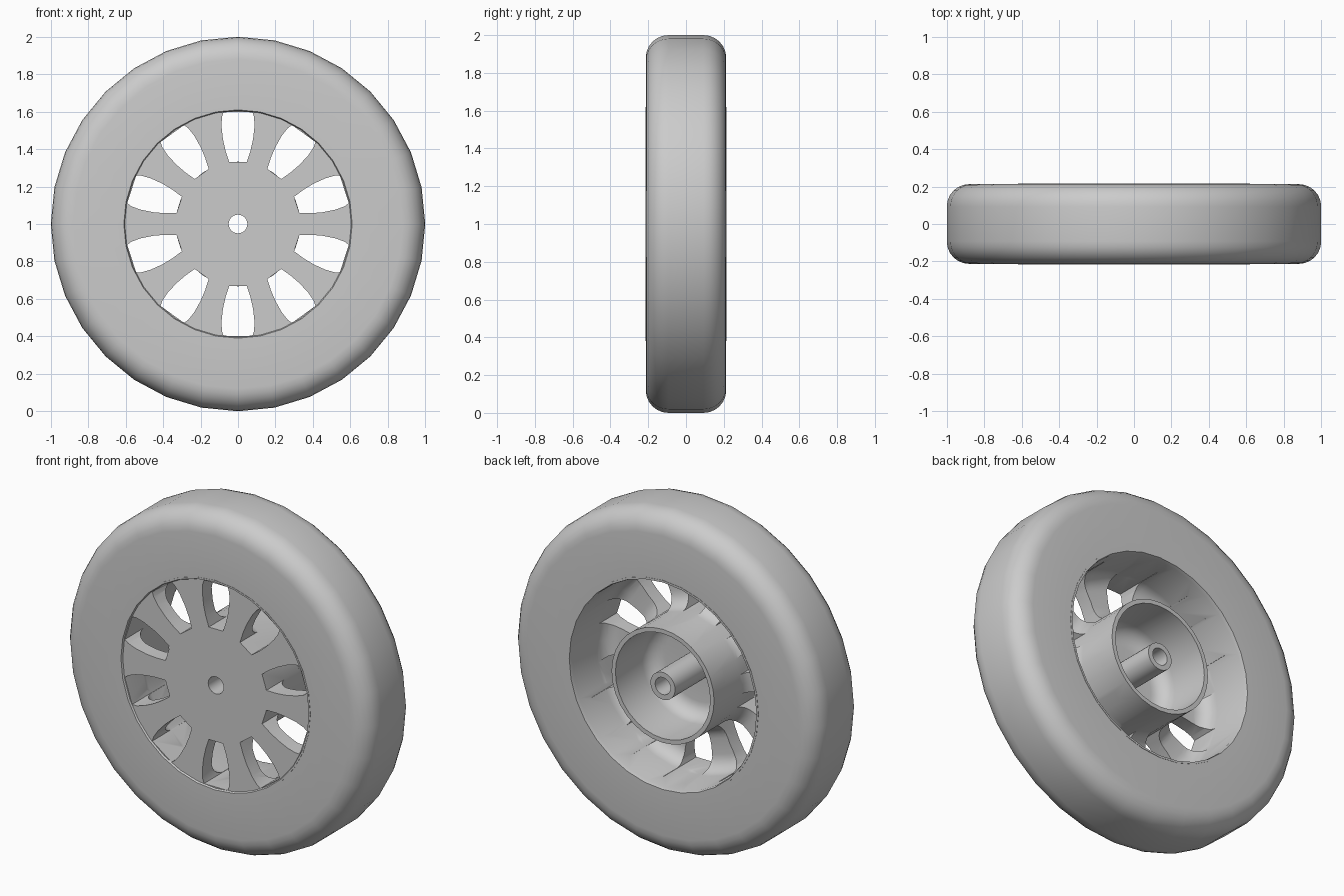
import bpy, bmesh, math
from mathutils import Matrix, Vector

SEGMENTS = 32
SPOKES = 10

if "Cube" in bpy.data.objects:
    bpy.data.objects.remove(bpy.data.objects["Cube"], do_unlink=True)

grey = bpy.data.materials.new("plain grey")
grey.use_nodes = True
grey.diffuse_color = (0.6, 0.6, 0.6, 1)
grey.node_tree.nodes["Principled BSDF"].inputs["Base Color"].default_value = grey.diffuse_color


def make_object(name, bm):
    bmesh.ops.recalc_face_normals(bm, faces=bm.faces)
    mesh = bpy.data.meshes.new(name)
    bm.to_mesh(mesh)
    bm.free()
    mesh.materials.append(grey)
    obj = bpy.data.objects.new(name, mesh)
    bpy.context.collection.objects.link(obj)
    return obj


def arc(r, y, radius, start, end, steps=6):
    """Points of a rounded corner in the (radius, y) plane, angles in degrees."""
    angles = [math.radians(start + (end - start) * i / steps) for i in range(steps + 1)]
    return [(r + radius * math.cos(a), y + radius * math.sin(a)) for a in angles]


def lathe(name, profile):
    """Sweep a closed (radius, y) profile round the axle."""
    bm = bmesh.new()
    rings = []
    for i in range(SEGMENTS):
        a = math.tau * i / SEGMENTS
        rings.append([bm.verts.new((r * math.sin(a), y, 1 + r * math.cos(a))) for r, y in profile])
    n = len(profile)
    for i, ring in enumerate(rings):
        following = rings[(i + 1) % SEGMENTS]
        for j in range(n):
            k = (j + 1) % n
            bm.faces.new((ring[j], ring[k], following[k], following[j]))
    return make_object(name, bm)


def shade(obj):
    bpy.ops.object.select_all(action="DESELECT")
    obj.select_set(True)
    bpy.context.view_layer.objects.active = obj
    bpy.ops.object.shade_smooth_by_angle(angle=math.radians(30))


# Tyre with rounded shoulders
half = 0.213
tyre = lathe("tyre", [(0.62, -half)] + arc(0.88, -half + 0.12, 0.12, -90, 0)
             + arc(0.88, half - 0.12, 0.12, 0, 90) + [(0.62, half)])
shade(tyre)

# Rim: front disc, barrel, hub sleeve and axle tube in one section
floor, fillet = -0.12, 0.09
section = [(0.05, -0.205), (0.605, -0.205), (0.61, -0.215), (0.62, -0.215),
           (0.62, 0.215), (0.608, 0.215), (0.603, 0.195)]
section += arc(0.603 - fillet, floor + fillet, fillet, 0, -90)
section += arc(0.333 + fillet, floor + fillet, fillet, -90, -180)
section += [(0.333, 0.215), (0.308, 0.215)]
section += arc(0.308 - fillet, floor + fillet, fillet, 0, -90)
section += [(0.08, floor), (0.08, 0.215), (0.05, 0.215)]
rim = lathe("rim", section)

# Window cutters between the spokes
half_outline = [(0.046, 0.33), (0.066, 0.39), (0.08, 0.45), (0.088, 0.52), (0.086, 0.57), (0.077, 0.597)]
outline = half_outline + [(-x, z) for x, z in reversed(half_outline)]
bm = bmesh.new()
for i in range(SPOKES):
    turn = Matrix.Rotation(math.tau * i / SPOKES, 3, "Y")
    face = bm.faces.new([bm.verts.new(turn @ Vector((x, -0.3, z)) + Vector((0, 0, 1))) for x, z in outline])
    pushed = bmesh.ops.extrude_face_region(bm, geom=[face])["geom"]
    bmesh.ops.translate(bm, vec=(0, 0.4, 0), verts=[v for v in pushed if isinstance(v, bmesh.types.BMVert)])
cutter = make_object("window_cutter", bm)
cutter.hide_render = True

cut = rim.modifiers.new("windows", "BOOLEAN")
cut.operation = "DIFFERENCE"
cut.solver = "EXACT"
cut.object = cutter
bpy.ops.object.select_all(action="DESELECT")
rim.select_set(True)
bpy.context.view_layer.objects.active = rim
bpy.ops.object.modifier_apply(modifier=cut.name)
bpy.data.objects.remove(cutter, do_unlink=True)
shade(rim)
